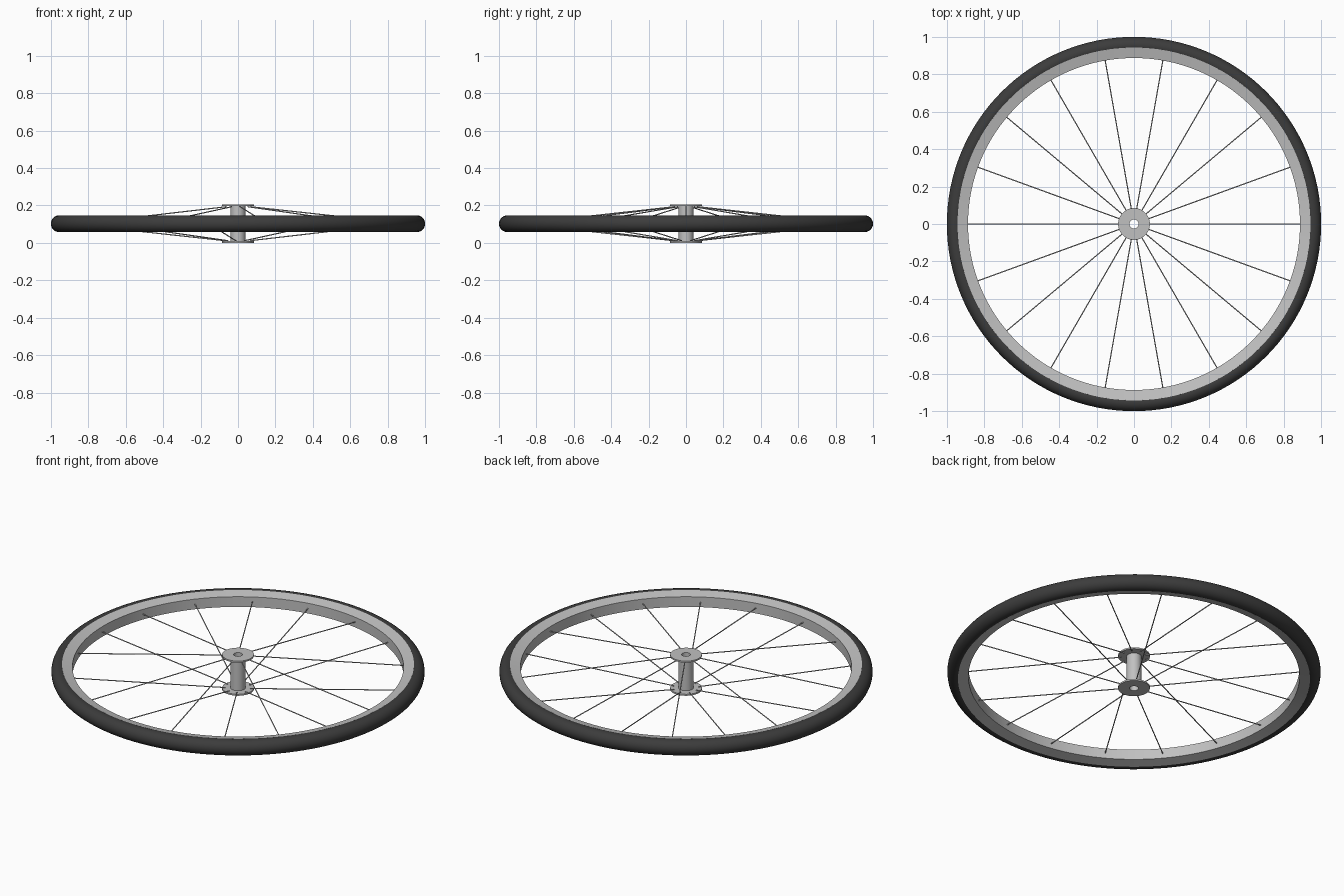
import bpy, bmesh, math
from mathutils import Vector

if "Cube" in bpy.data.objects:
    bpy.data.objects.remove(bpy.data.objects["Cube"], do_unlink=True)

MID = 0.1025      # height of the wheel's middle plane
HALF = 0.1025     # half the hub length


def material(name, value, rough):
    m = bpy.data.materials.new(name)
    m.use_nodes = True
    col = (value, value, value, 1)
    m.diffuse_color = col
    b = m.node_tree.nodes["Principled BSDF"]
    b.inputs["Base Color"].default_value = col
    b.inputs["Roughness"].default_value = rough
    return m


rubber = material("black rubber", 0.045, 0.8)
metal = material("grey metal", 0.53, 0.5)


def finish(bm, name, mat):
    bmesh.ops.recalc_face_normals(bm, faces=bm.faces)
    me = bpy.data.meshes.new(name)
    bm.to_mesh(me)
    bm.free()
    me.materials.append(mat)
    ob = bpy.data.objects.new(name, me)
    bpy.context.collection.objects.link(ob)
    bpy.ops.object.select_all(action='DESELECT')
    ob.select_set(True)
    bpy.context.view_layer.objects.active = ob
    bpy.ops.object.shade_smooth_by_angle(angle=math.radians(35))
    return ob


def lathe(name, profile, mat, steps):
    """Turn a closed (radius, height) profile around the z axis."""
    bm = bmesh.new()
    rings = []
    for i in range(steps):
        a = 2 * math.pi * i / steps
        rings.append([bm.verts.new((r * math.cos(a), r * math.sin(a), MID + z))
                      for r, z in profile])
    n = len(profile)
    for i in range(steps):
        p, q = rings[i], rings[(i + 1) % steps]
        for j in range(n):
            k = (j + 1) % n
            bm.faces.new((p[j], q[j], q[k], p[k]))
    return finish(bm, name, mat)


# Round tyre
tyre = [(0.955 + 0.045 * math.cos(2 * math.pi * i / 24),
         0.045 * math.sin(2 * math.pi * i / 24)) for i in range(24)]
lathe("tyre", tyre, rubber, 128)

# Rim with sides that slope gently in toward the hub
lathe("rim", [(0.887, -0.030), (0.943, -0.0435), (0.955, -0.03),
              (0.955, 0.03), (0.943, 0.0435), (0.887, 0.030)], metal, 128)

# Hub: hollow barrel with a thin flange at each end
T = 0.009
lathe("hub", [(0.024, -HALF), (0.085, -HALF), (0.085, -HALF + T), (0.04, -HALF + T),
              (0.04, HALF - T), (0.085, HALF - T), (0.085, HALF), (0.024, HALF)],
      metal, 48)


def rod(bm, start, end, radius):
    d = end - start
    mat = d.to_track_quat('Z', 'Y').to_matrix().to_4x4()
    mat.translation = (start + end) / 2
    bmesh.ops.create_cone(bm, cap_ends=True, segments=8, radius1=radius,
                          radius2=radius, depth=d.length, matrix=mat)


# Spokes alternate between the upper and lower flange
for side, label in ((1, "upper_spokes"), (-1, "lower_spokes")):
    bm = bmesh.new()
    for i in range(0 if side > 0 else 1, 18, 2):
        a = math.radians(20 * i)
        out = Vector((math.cos(a), math.sin(a), 0))
        mid = Vector((0, 0, MID))
        inner = out * 0.07 + mid + Vector((0, 0, side * (HALF - T - 0.003)))
        rod(bm, inner, out * 0.90 + mid, 0.003)
        # short hooked end seated in the flange
        rod(bm, inner - Vector((0, 0, side * 0.002)),
            inner + Vector((0, 0, side * 0.007)), 0.003)
    finish(bm, label, metal)
